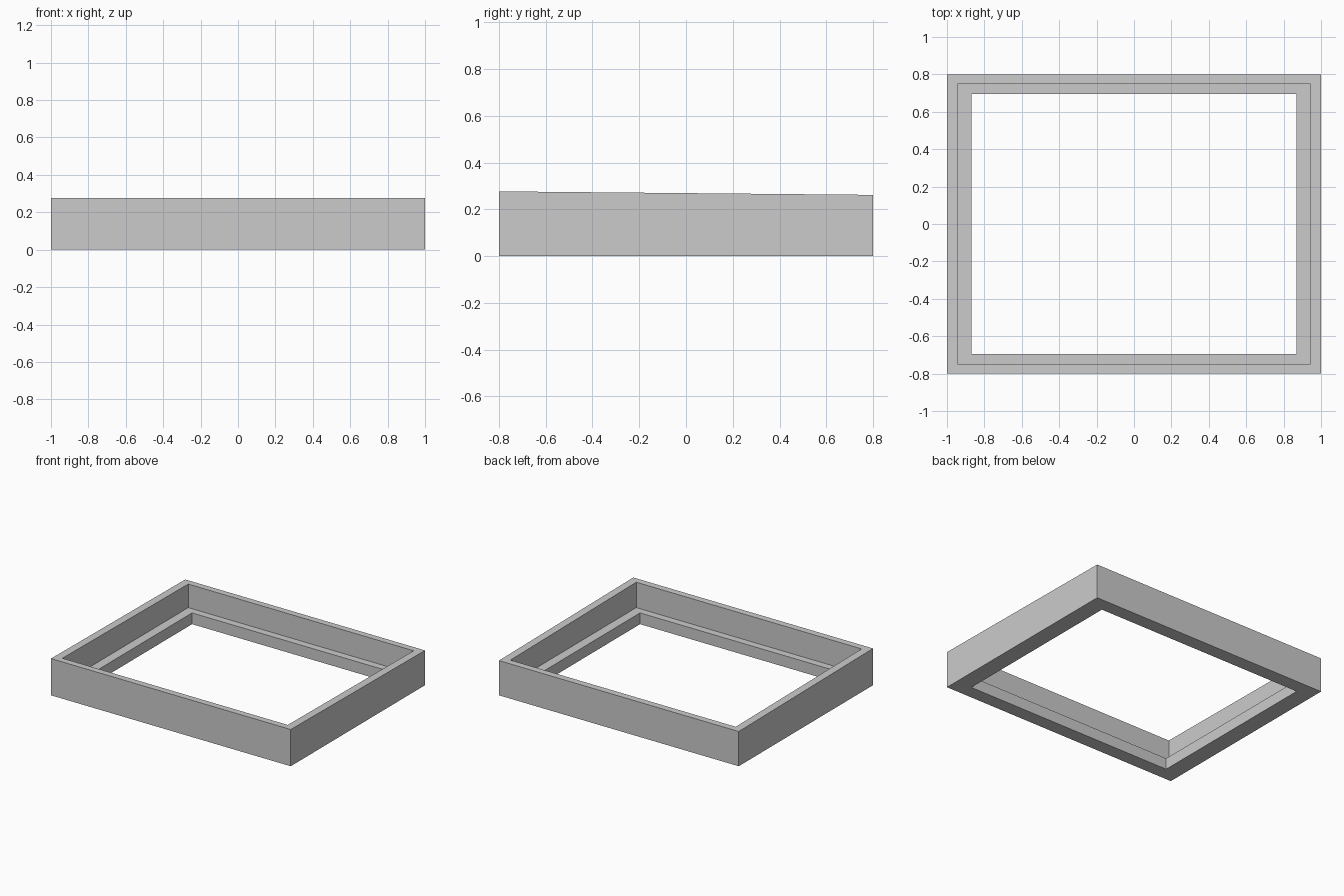
import bpy
import bmesh

cube = bpy.data.objects.get("Cube")
if cube:
    bpy.data.objects.remove(cube, do_unlink=True)

FRONT_Z, BACK_Z, LEDGE_Z = 0.277, 0.262, 0.085
OUTER, RIM, OPENING = (1.0, 0.8), (0.94, 0.75), (0.87, 0.695)

grey = bpy.data.materials.new("plain grey")
grey.use_nodes = True
colour = (0.6, 0.6, 0.6, 1)
grey.diffuse_color = colour
grey.node_tree.nodes["Principled BSDF"].inputs["Base Color"].default_value = colour


def sloped_top(y):
    """Height of the rim, which falls gently towards the back."""
    return FRONT_Z + (BACK_Z - FRONT_Z) * (y + OUTER[1]) / (2 * OUTER[1])


def ring(bm, size, height):
    corners = [(-1, -1), (1, -1), (1, 1), (-1, 1)]
    return [bm.verts.new((sx * size[0], sy * size[1], height(sy * size[1])))
            for sx, sy in corners]


# Frame: a stepped wall section carried around the rectangle
bm = bmesh.new()
section = [
    (OUTER, lambda y: 0),
    (OUTER, sloped_top),
    (RIM, sloped_top),
    (RIM, lambda y: LEDGE_Z),
    (OPENING, lambda y: LEDGE_Z),
    (OPENING, lambda y: 0),
]
rings = [ring(bm, size, height) for size, height in section]
for a, b in zip(rings, rings[1:] + rings[:1]):
    for i in range(4):
        j = (i + 1) % 4
        bm.faces.new((a[i], a[j], b[j], b[i]))
bmesh.ops.recalc_face_normals(bm, faces=bm.faces)

mesh = bpy.data.meshes.new("stepped_frame")
bm.to_mesh(mesh)
bm.free()
mesh.materials.append(grey)
frame = bpy.data.objects.new("stepped_frame", mesh)
bpy.context.collection.objects.link(frame)
